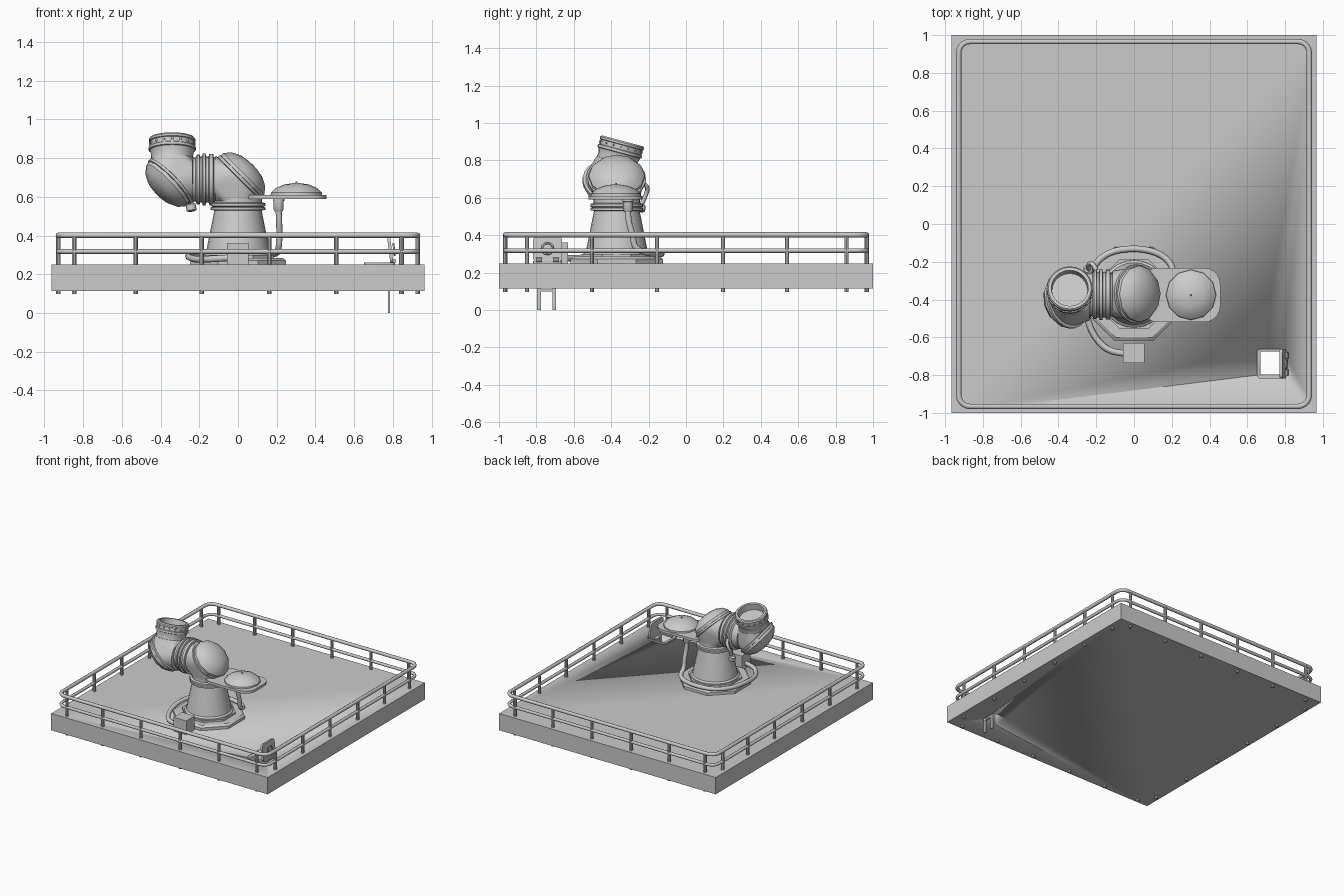
import bpy, bmesh, math
from mathutils import Vector, Matrix

if "Cube" in bpy.data.objects:
    bpy.data.objects.remove(bpy.data.objects["Cube"])

CY = -0.37          # y of the pedestal centre
DECK_TOP = 0.25


def finish(name, bm, angle=35):
    bmesh.ops.recalc_face_normals(bm, faces=bm.faces[:])
    me = bpy.data.meshes.new(name)
    bm.to_mesh(me)
    bm.free()
    ob = bpy.data.objects.new(name, me)
    bpy.context.collection.objects.link(ob)
    bpy.ops.object.select_all(action='DESELECT')
    ob.select_set(True)
    bpy.context.view_layer.objects.active = ob
    bpy.ops.object.shade_smooth_by_angle(angle=math.radians(angle))
    return ob


def box(name, lo, hi):
    lo, hi = Vector(lo), Vector(hi)
    bm = bmesh.new()
    bmesh.ops.create_cube(bm, size=1, matrix=Matrix.Translation((lo + hi) / 2)
                          @ Matrix.Diagonal((*(hi - lo), 1)))
    return finish(name, bm)


def ring(centre, axis, r, n, phase=0.0):
    q = Vector(axis).to_track_quat('Z', 'Y')
    return [Vector(centre) + q @ Vector((r * math.cos(a), r * math.sin(a), 0))
            for a in (2 * math.pi * (i + phase) / n for i in range(n))]


def lathe(name, profile, origin=(0, 0, 0), axis=(0, 0, 1), n=24, phase=0.0):
    """Spin (radius, height) points about an axis and cap both ends."""
    bm = bmesh.new()
    ax = Vector(axis).normalized()
    rows = [[bm.verts.new(p) for p in ring(Vector(origin) + ax * h, ax, r, n, phase)]
            for r, h in profile]
    for a, b in zip(rows, rows[1:]):
        for i in range(n):
            j = (i + 1) % n
            bm.faces.new((a[i], a[j], b[j], b[i]))
    bm.faces.new(rows[0])
    bm.faces.new(rows[-1])
    return finish(name, bm)


def rounded_rect(x0, x1, y0, y1, r, steps=5):
    pts = []
    corners = [(x1 - r, y1 - r), (x0 + r, y1 - r), (x0 + r, y0 + r), (x1 - r, y0 + r)]
    for k, (cx, cy) in enumerate(corners):
        for s in range(steps + 1):
            a = math.pi / 2 * (k + s / steps)
            pts.append((cx + r * math.cos(a), cy + r * math.sin(a)))
    return pts


def plate(name, outline, z0, z1):
    bm = bmesh.new()
    face = bm.faces.new([bm.verts.new((x, y, z0)) for x, y in outline])
    ext = bmesh.ops.extrude_face_region(bm, geom=[face])
    for v in ext['geom']:
        if isinstance(v, bmesh.types.BMVert):
            v.co.z = z1
    if not face.is_valid or len(bm.faces) < len(outline) + 2:
        bm.faces.new([v for v in bm.verts if v.co.z == z0])
    return finish(name, bm)


def tube(name, pts, r, cyclic=False, smooth=False):
    cu = bpy.data.curves.new(name, 'CURVE')
    cu.dimensions = '3D'
    cu.bevel_depth = r
    cu.bevel_resolution = 2
    cu.resolution_u = 5
    cu.use_fill_caps = True
    sp = cu.splines.new('NURBS' if smooth else 'POLY')
    sp.points.add(len(pts) - 1)
    for p, co in zip(sp.points, pts):
        p.co = (*co, 1)
    sp.use_cyclic_u = cyclic
    if smooth:
        sp.order_u = 3
        sp.use_endpoint_u = True
    ob = bpy.data.objects.new(name, cu)
    bpy.context.collection.objects.link(ob)
    bpy.ops.object.select_all(action='DESELECT')
    ob.select_set(True)
    bpy.context.view_layer.objects.active = ob
    bpy.ops.object.convert(target='MESH')
    return ob


# Deck slab and hatch frame, both pierced by the hatch shaft
deck = box('deck', (-0.965, -1, 0.115), (0.965, 1, DECK_TOP))
hatch_frame = plate('hatch_frame', rounded_rect(0.65, 0.81, -0.818, -0.662, 0.02),
                    DECK_TOP - 0.01, DECK_TOP + 0.012)
shaft = box('shaft_cutter', (0.67, -0.798, 0.0), (0.79, -0.675, 0.5))
for ob in (deck, hatch_frame):
    mod = ob.modifiers.new('shaft', 'BOOLEAN')
    mod.operation = 'DIFFERENCE'
    mod.solver = 'EXACT'
    mod.object = shaft
    bpy.context.view_layer.objects.active = ob
    bpy.ops.object.modifier_apply(modifier=mod.name)
bpy.data.objects.remove(shaft)

# Ladder in the shaft
for i, y in enumerate((-0.786, -0.705)):
    box(f'ladder_side_{i}', (0.774, y - 0.01, 0), (0.786, y + 0.01, DECK_TOP))
for i, z in enumerate((0.105, 0.175, 0.235)):
    box(f'ladder_rung_{i}', (0.774, -0.786, z - 0.006), (0.786, -0.705, z + 0.006))

# Open hatch lid, standing and leaning slightly, with wheel and hinges
lean = Matrix.Translation((0.795, -0.74, 0.258)) @ Matrix.Rotation(math.radians(-97), 4, 'Y')
lid = plate('hatch_lid', rounded_rect(0, 0.135, -0.078, 0.078, 0.022), -0.008, 0.008)
lid.matrix_world = lean
wheel = tube('hatch_wheel', ring((0.068, 0, -0.02), (0, 0, 1), 0.03, 12), 0.005, True)
wheel.matrix_world = lean
for i, y in enumerate((-0.785, -0.695)):
    lathe(f'hatch_hinge_{i}', [(0.013, -0.016), (0.013, 0.016)], (0.805, y, 0.268), (0, 1, 0), 10)

# Guard rails and posts that pass through the deck
RX, RY = 0.928, 0.966
for name, z, r in (('top_rail', 0.402, 0.014), ('mid_rail', 0.318, 0.012)):
    tube(name, [(x, y, z) for x, y in rounded_rect(-RX, RX, -RY, RY, 0.06)], r, True)
spots = [(x, s * RY) for x in (-0.847, -0.528, -0.188, 0.162, 0.508, 0.845) for s in (-1, 1)]
spots += [(s * RX, y) for y in (-0.85, -0.503, -0.155, 0.198, 0.54, 0.858) for s in (-1, 1)]
for i, (x, y) in enumerate(spots):
    lathe(f'rail_post_{i}', [(0.012, 0.097), (0.012, 0.402)], (x, y, 0), n=10)

# Octagonal foot, tapered pedestal and collar
lathe('foot', [(0.268, 0.245), (0.268, 0.272), (0.25, 0.285), (0.2, 0.285), (0.2, 0.3), (0.1, 0.3)],
      (0, CY, 0), n=8, phase=0.5)
lathe('pedestal', [(0.182, 0.28), (0.178, 0.305), (0.165, 0.315), (0.122, 0.53), (0.141, 0.533),
                   (0.141, 0.545), (0.132, 0.549), (0.141, 0.553), (0.141, 0.567),
                   (0.125, 0.572), (0.125, 0.6)], (0, CY, 0), n=24)


def elbow(name, centre, a, b, reach, r):
    """Joint skinned around two pipe mouths and a domed cap on the outside."""
    c, a, b = Vector(centre), Vector(a).normalized(), Vector(b).normalized()
    out = -(a + b).normalized()
    bm = bmesh.new()
    for p in (ring(c + a * reach, a, r, 24) + ring(c + b * reach, b, r, 24)
              + ring(c + out * 0.01, out, 0.142, 24)):
        bm.verts.new(p)
    bmesh.ops.convex_hull(bm, input=bm.verts[:])
    finish(name + '_body', bm, 40)
    lathe(name + '_seam', [(0.14, -0.008), (0.156, -0.004), (0.156, 0.01), (0.14, 0.014)],
          c + out * 0.012, out, 24)
    lathe(name + '_dome', [(0.15, 0.0), (0.15, 0.022), (0.125, 0.054), (0.08, 0.078),
                           (0.03, 0.087), (0.002, 0.088)], c + out * 0.02, out, 12)


# Two jointed elbows with a flanged coupling between them
TIP = Vector((0, 0.26, 0.966)).normalized()
HEAD = Vector((-0.34, -0.397, 0.69))
elbow('lower_elbow', (0, CY, 0.69), (0, 0, -1), (-1, 0, 0), 0.115, 0.122)
elbow('upper_elbow', HEAD, (1, 0, 0), TIP, 0.105, 0.114)
lathe('arm_coupling', [(0.115, 0.09), (0.115, 0.125), (0.132, 0.128), (0.132, 0.148), (0.12, 0.152),
                       (0.12, 0.165), (0.135, 0.168), (0.135, 0.182), (0.12, 0.186),
                       (0.12, 0.196), (0.13, 0.199), (0.13, 0.212), (0.114, 0.22), (0.112, 0.27)],
      (0, CY - 0.004, 0.69), (-1, 0, 0))

# Open socket at the end of the arm, with small lugs round the band
lathe('end_socket', [(0.113, 0.09), (0.108, 0.13), (0.116, 0.155), (0.122, 0.158), (0.122, 0.172),
                     (0.116, 0.175), (0.116, 0.2), (0.121, 0.203), (0.121, 0.214), (0.114, 0.222),
                     (0.098, 0.222), (0.094, 0.17), (0.02, 0.17)], HEAD, TIP)
for i, p in enumerate(ring(HEAD + TIP * 0.188, TIP, 0.114, 16)):
    lathe(f'socket_lug_{i}', [(0.007, -0.006), (0.007, 0.006)], p, TIP, 6)

# Side plate with shallow dish and a connector underneath
plate('dish_plate', rounded_rect(0.04, 0.457, -0.52, -0.232, 0.085), 0.59, 0.61)
lathe('dish', [(0.134, 0.605), (0.132, 0.622), (0.105, 0.647), (0.065, 0.664), (0.02, 0.671),
               (0.006, 0.672), (0.005, 0.68)], (0.302, CY - 0.005, 0), n=12)
lathe('hose_connector', [(0.02, 0.525), (0.026, 0.535), (0.026, 0.578), (0.03, 0.58), (0.03, 0.592)],
      (0.21, -0.31, 0), n=12)

# Junction box and hose running round the foot up to the dish
box('junction_box', (-0.057, -0.737, 0.245), (0.055, -0.63, 0.362))
tube('hose', [(-0.05, -0.685, 0.285), (-0.13, -0.68, 0.28), (-0.21, -0.6, 0.275), (-0.25, -0.5, 0.285),
              (-0.26, -0.38, 0.298), (-0.235, -0.25, 0.3), (-0.15, -0.15, 0.3), (0, -0.125, 0.3),
              (0.13, -0.15, 0.3), (0.2, -0.21, 0.305), (0.21, -0.275, 0.33), (0.215, -0.285, 0.4),
              (0.212, -0.31, 0.48), (0.21, -0.31, 0.54)], 0.017, smooth=True)

# Small valve hanging under the arm
tube('valve_pipe', [(-0.2, -0.245, 0.68), (-0.22, -0.2, 0.67), (-0.245, -0.215, 0.61),
                    (-0.24, -0.24, 0.56)], 0.012, smooth=True)
lathe('valve_knob', [(0.018, 0), (0.026, 0.006), (0.026, 0.036), (0.016, 0.044)],
      (-0.238, -0.245, 0.525), (-0.2, 0.1, 1), 12)
